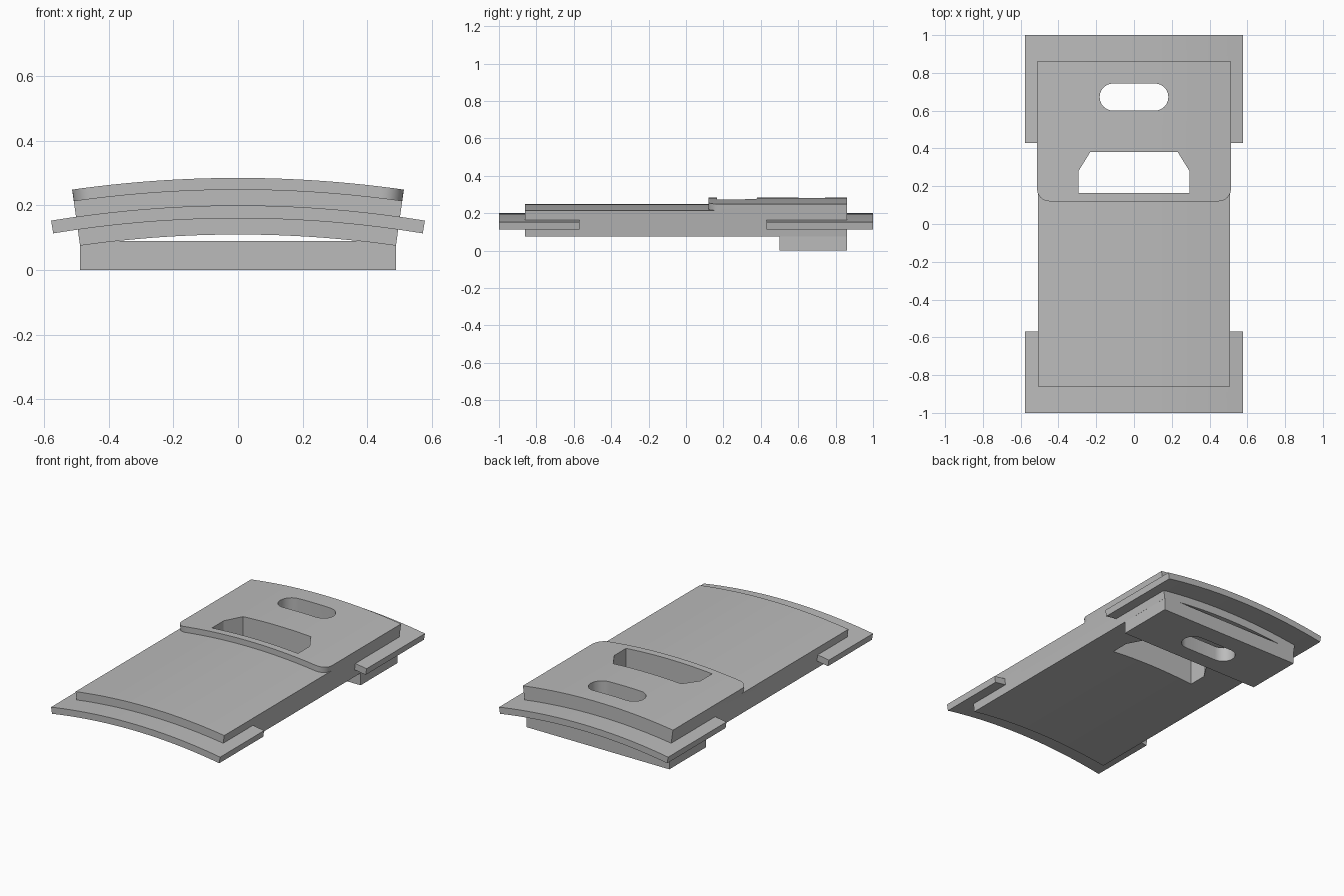
import bpy, bmesh
from math import sin, cos, pi, asin, sqrt, radians

if "Cube" in bpy.data.objects:
    bpy.data.objects.remove(bpy.data.objects["Cube"])

AXIS_Z = -3.37                       # height of the common curvature axis
BODY = asin(0.513 / (0.285 - AXIS_Z))
FLANGE = asin(0.578 / (0.20 - AXIS_Z))
COLUMNS = 48

grey = bpy.data.materials.new("plain_grey")
grey.use_nodes = True
grey.diffuse_color = (0.5, 0.5, 0.5, 1)
grey.node_tree.nodes["Principled BSDF"].inputs["Base Color"].default_value = (0.5, 0.5, 0.5, 1)


def finish(name, bm):
    bmesh.ops.recalc_face_normals(bm, faces=bm.faces)
    mesh = bpy.data.meshes.new(name)
    bm.to_mesh(mesh)
    bm.free()
    mesh.materials.append(grey)
    obj = bpy.data.objects.new(name, mesh)
    bpy.context.collection.objects.link(obj)
    return obj


def curved_slab(name, half_angle, z0, z1, y0, y1, corner=0):
    """Slab bent around the y axis, with optional rounded front corners."""
    bm = bmesh.new()
    rings = []
    for i in range(COLUMNS + 1):
        a = half_angle * sin(pi / 2 * (2 * i / COLUMNS - 1))
        front = y0
        if corner:
            d = max(0, corner - (half_angle - abs(a)) * (z1 - AXIS_Z))
            front += corner - sqrt(max(0, corner ** 2 - d ** 2))
        rings.append([bm.verts.new((sin(a) * (z - AXIS_Z), y, AXIS_Z + cos(a) * (z - AXIS_Z)))
                      for z, y in ((z0, front), (z0, y1), (z1, y1), (z1, front))])
    for r, s in zip(rings, rings[1:]):
        for k in range(4):
            n = (k + 1) % 4
            bm.faces.new((r[k], r[n], s[n], s[k]))
    bm.faces.new(rings[0])
    bm.faces.new(rings[-1])
    return finish(name, bm)


def prism(name, outline, z0, z1):
    bm = bmesh.new()
    face = bm.faces.new([bm.verts.new((x, y, z0)) for x, y in outline])
    top = bmesh.ops.extrude_face_region(bm, geom=[face])["geom"]
    bmesh.ops.translate(bm, vec=(0, 0, z1 - z0),
                        verts=[v for v in top if isinstance(v, bmesh.types.BMVert)])
    return finish(name, bm)


def combine(target, tool, operation):
    tool.hide_render = True
    mod = target.modifiers.new(tool.name, "BOOLEAN")
    mod.operation = operation
    mod.solver = "EXACT"
    mod.object = tool
    bpy.context.view_layer.objects.active = target
    bpy.ops.object.modifier_apply(modifier=mod.name)
    bpy.data.objects.remove(tool)


# Main curved body
body = curved_slab("curved_plate", BODY, 0.11, 0.25, -0.86, 0.86)

# Raised pad, end flanges and the flat block underneath
parts = [
    curved_slab("raised_pad", BODY, 0.25, 0.285, 0.12, 0.86, 0.065),
    curved_slab("front_flange", FLANGE, 0.16, 0.20, -1, -0.57),
    curved_slab("back_flange", FLANGE, 0.16, 0.20, 0.43, 1),
    prism("bottom_block", [(-0.488, 0.5), (0.488, 0.5), (0.488, 0.86), (-0.488, 0.86)], 0, 0.09),
]
for part in parts:
    combine(body, part, "UNION")

# Rounded slot and tapered window, cut right through
slot = [(side * (0.11 + 0.072 * cos(t)), 0.672 + side * 0.072 * sin(t))
        for side in (1, -1) for t in [pi * (k / 12 - 0.5) for k in range(13)]]
window = [(-0.294, 0.165), (0.294, 0.165), (0.294, 0.28),
          (0.232, 0.38), (-0.232, 0.38), (-0.294, 0.28)]
for name, outline in (("slot_cutter", slot), ("window_cutter", window)):
    combine(body, prism(name, outline, -0.1, 0.4), "DIFFERENCE")

# Smooth curved surfaces, crisp edges
bpy.ops.object.select_all(action="DESELECT")
body.select_set(True)
bpy.context.view_layer.objects.active = body
bpy.ops.object.shade_smooth_by_angle(angle=radians(25))
